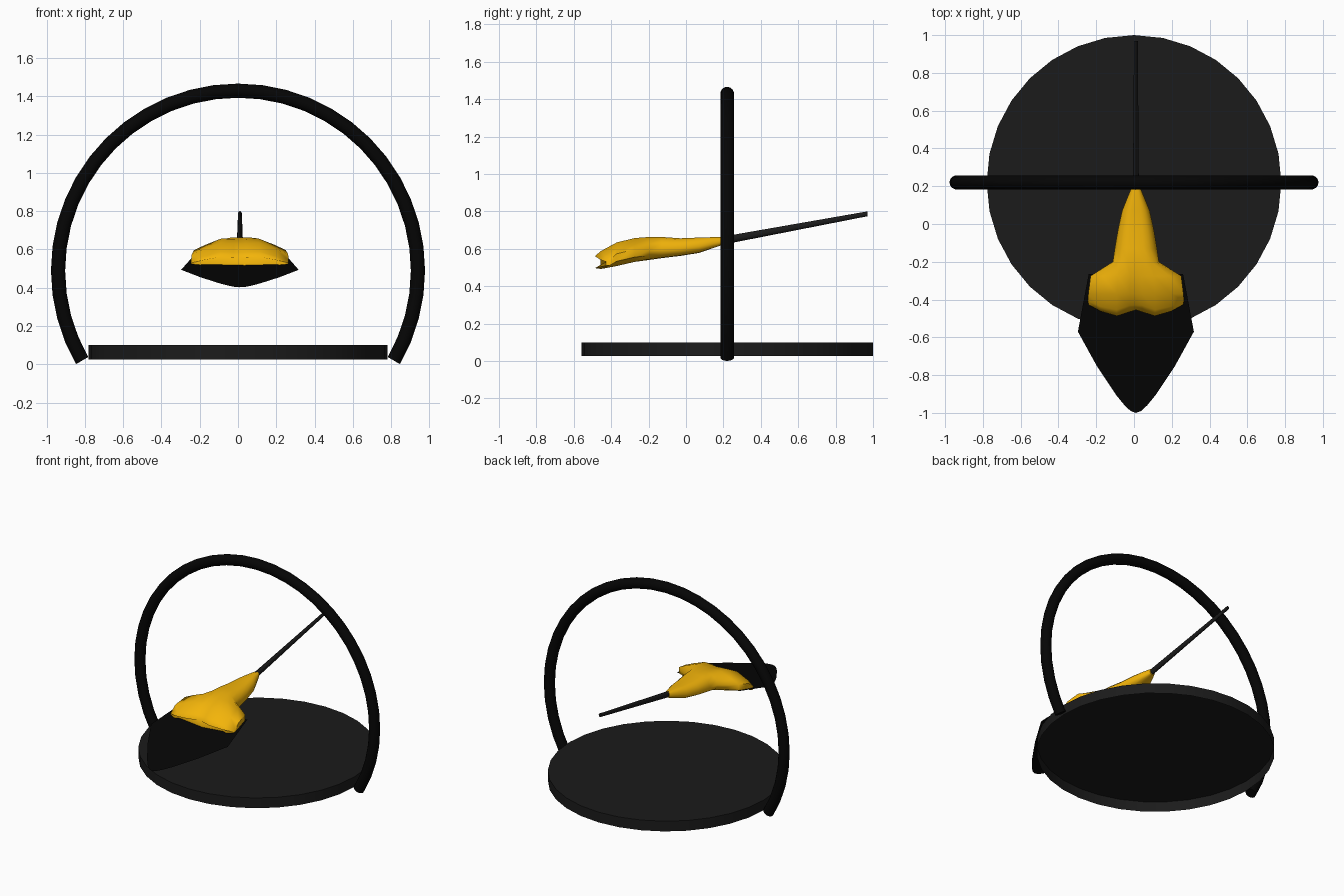
import bpy, bmesh
from math import sin, cos, pi, radians

if "Cube" in bpy.data.objects:
    bpy.data.objects.remove(bpy.data.objects["Cube"])


def material(name, color):
    m = bpy.data.materials.new(name)
    m.diffuse_color = (*color, 1)
    m.use_nodes = True
    m.node_tree.nodes["Principled BSDF"].inputs["Base Color"].default_value = m.diffuse_color
    return m


BLACK = material("black", (0.0015, 0.0015, 0.0015))
CHARCOAL = material("charcoal", (0.011, 0.011, 0.011))
GOLD = material("gold", (0.90, 0.46, 0.003))


def finish(name, bm, mat, angle=None):
    mesh = bpy.data.meshes.new(name)
    bm.to_mesh(mesh)
    bm.free()
    obj = bpy.data.objects.new(name, mesh)
    bpy.context.collection.objects.link(obj)
    mesh.materials.append(mat)
    if angle:
        bpy.ops.object.select_all(action='DESELECT')
        obj.select_set(True)
        bpy.context.view_layer.objects.active = obj
        bpy.ops.object.shade_smooth_by_angle(angle=radians(angle))
    return obj


def loft(name, rings, mat, angle=35, cap_start=True):
    """Skin a list of closed rings and cap the ends."""
    bm = bmesh.new()
    loops = [[bm.verts.new(p) for p in ring] for ring in rings]
    n = len(loops[0])
    for a, b in zip(loops, loops[1:]):
        for i in range(n):
            j = (i + 1) % n
            bm.faces.new((a[i], a[j], b[j], b[i]))
    if cap_start:
        bm.faces.new(loops[0])
    bm.faces.new(loops[-1])
    bmesh.ops.recalc_face_normals(bm, faces=bm.faces)
    return finish(name, bm, mat, angle)


def circle(n):
    return [(cos(2 * pi * i / n), sin(2 * pi * i / n)) for i in range(n)]


CY = 0.22   # centre of disc and arch
CX = 0.01   # body axis

# Round base plate: top and rim, open underneath
loft("base_disc", [[(0.78 * c, CY + 0.78 * s, z) for c, s in circle(32)]
                   for z in (0.026, 0.10)], CHARCOAL, cap_start=False)

# Tubular arch, 240 degrees
R, r, steps = 0.94, 0.037, 32
arch = []
for k in range(steps + 1):
    a = radians(-30 + 240 * k / steps)
    arch.append([((R + r * c) * cos(a), CY + r * s, 0.489 + (R + r * c) * sin(a))
                 for c, s in circle(14)])
loft("arch_tube", arch, BLACK)

# Thin flat blade, tilted upwards to the back
half = [(0.25, -0.265), (0.307, -0.57), (0.205, -0.755), (0.105, -0.905),
        (0.06, -0.96), (0.028, -0.99)]
outline = half + [(0, -1.0)] + [(-x, y) for x, y in reversed(half)]
bm = bmesh.new()
bm.faces.new([bm.verts.new((CX + x, y, 0.402 + 0.212 * (y + 1)))
              for x, y in reversed(outline)])
finish("blade", bm, BLACK)

# Tapered rod
loft("rod", [[(CX + w * c, y, z + h * s) for c, s in circle(12)]
             for y, z, w, h in ((0.15, 0.635, 0.016, 0.022),
                                (0.97, 0.787, 0.010, 0.013))], CHARCOAL)

# Body half cross-sections: (width factor, height factor, front setback)
wing = [(0, 0.95, 0.032), (0.13, 0.97, 0.03), (0.40, 1, 0), (0.75, 0.74, 0.025),
        (1, 0.52, 0.06), (1, 0.2, 0.06), (0.5, 0, 0), (0.13, 0.1, 0.028),
        (0, 0.1, 0.03)]
neck = [(0, 1, 0), (0.35, 1, 0), (0.65, 0.93, 0), (0.88, 0.72, 0), (1, 0.42, 0),
        (0.93, 0.18, 0), (0.65, 0.03, 0), (0.3, 0, 0), (0, 0, 0)]


def mirrored(s):
    return s + [(-w, h, b) for w, h, b in reversed(s[1:-1])]


# y, half width, top z, bottom z, amount of setback, cross-section
stations = [(0.20, 0.02, 0.662, 0.622, 0, neck), (0.14, 0.045, 0.662, 0.602, 0, neck),
            (0.07, 0.073, 0.66, 0.578, 0, neck), (-0.03, 0.095, 0.656, 0.562, 0, neck),
            (-0.13, 0.112, 0.663, 0.55, 0, neck), (-0.20, 0.122, 0.663, 0.54, 0, neck),
            (-0.275, 0.24, 0.657, 0.53, 0, wing), (-0.37, 0.252, 0.634, 0.508, 0, wing),
            (-0.455, 0.255, 0.588, 0.492, 0.8, wing), (-0.487, 0.25, 0.561, 0.497, 1, wing)]
loft("body", [[(CX + w * fx, y + k * s, lo + (hi - lo) * fz)
               for fx, fz, s in mirrored(sec)]
              for y, w, hi, lo, k, sec in stations], GOLD, 55)
